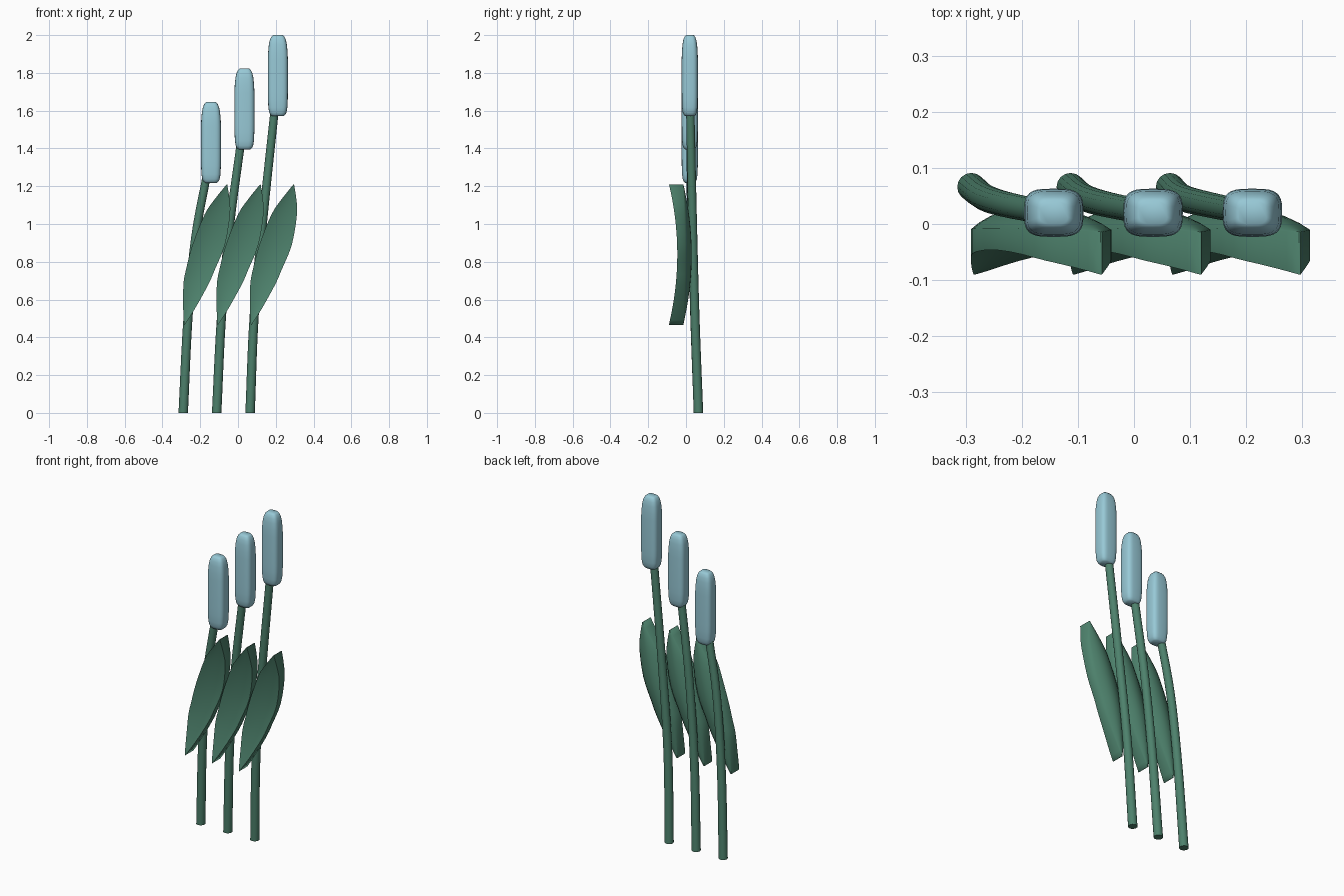
import bpy, bmesh, math
from mathutils import Vector

if "Cube" in bpy.data.objects:
    bpy.data.objects.remove(bpy.data.objects["Cube"])

def material(name, color):
    m = bpy.data.materials.new(name)
    m.diffuse_color = color
    m.use_nodes = True
    m.node_tree.nodes["Principled BSDF"].inputs["Base Color"].default_value = m.diffuse_color
    return m

GREEN = material("leaf_green", (0.075, 0.22, 0.15, 1))
BLUE = material("pale_blue", (0.31, 0.58, 0.67, 1))

def catmull(pts, sub):
    # smooth list of points through the given ones
    p = [Vector(q) for q in pts]
    p = [2 * p[0] - p[1]] + p + [2 * p[-1] - p[-2]]
    out = []
    for i in range(1, len(p) - 2):
        a, b, c, d = p[i - 1:i + 3]
        for k in range(sub):
            t = k / sub
            out.append(0.5 * (2 * b + (c - a) * t + (2 * a - 5 * b + 4 * c - d) * t * t
                              + (3 * b - a - 3 * c + d) * t ** 3))
    return out + [p[-2]]

def loft(name, rings, mat, angle):
    # skin closed rings and cap both ends
    bm = bmesh.new()
    vs = [[bm.verts.new(co) for co in r] for r in rings]
    n = len(vs[0])
    for a, b in zip(vs, vs[1:]):
        for i in range(n):
            j = (i + 1) % n
            bm.faces.new((a[i], a[j], b[j], b[i]))
    bm.faces.new(vs[0][::-1])
    bm.faces.new(vs[-1])
    bmesh.ops.recalc_face_normals(bm, faces=bm.faces)
    me = bpy.data.meshes.new(name)
    bm.to_mesh(me)
    bm.free()
    ob = bpy.data.objects.new(name, me)
    bpy.context.collection.objects.link(ob)
    me.materials.append(mat)
    bpy.ops.object.select_all(action='DESELECT')
    ob.select_set(True)
    bpy.context.view_layer.objects.active = ob
    bpy.ops.object.shade_smooth_by_angle(angle=math.radians(angle))
    return ob

# stem: tapering round tube along a gently bent path
def stem(name, path):
    pts = catmull(path, 5)
    rings = []
    for i, p in enumerate(pts):
        r = 0.025 - 0.003 * i / (len(pts) - 1)
        rings.append([(p.x + r * math.cos(a), p.y + r * math.sin(a), p.z)
                      for a in (2 * math.pi * k / 16 for k in range(16))])
    loft(name, rings, GREEN, 40)

# head: tall rounded box, softer at the top than at the bottom
def head(name, x, z0, z1):
    low = [(0.0, 0.6), (0.007, 0.75), (0.02, 0.87), (0.045, 0.95), (0.09, 0.99), (0.13, 1.0)]
    top = [(0.0, 0.48), (0.008, 0.65), (0.025, 0.8), (0.05, 0.9), (0.09, 0.97), (0.13, 1.0)]
    prof = [(z0 + h, s) for h, s in low] + [(z1 - h, s) for h, s in reversed(top)]
    rings = []
    for z, s in prof:
        ring = []
        for k in range(32):
            a = 2 * math.pi * k / 32
            c, d = math.cos(a), math.sin(a)
            ring.append((x + s * 0.053 * math.copysign(abs(c) ** 0.58, c),
                         0.02 + s * 0.043 * math.copysign(abs(d) ** 0.58, d), z))
        rings.append(ring)
    loft(name, rings, BLUE, 80)

# leaf: slanted blade bowed to the back, rounded back, slightly hollow front
# rows are (left x, right x, z)
LEAF = [(0.068, 0.071, 0.465), (0.064, 0.125, 0.55), (0.065, 0.197, 0.68), (0.079, 0.232, 0.76),
        (0.113, 0.285, 0.89), (0.177, 0.312, 1.05), (0.23, 0.309, 1.13), (0.294, 0.297, 1.21)]

def leaf(name, dx):
    rings = []
    for l, r, z in catmull(LEAF, 3):
        t = (z - 0.84) / 0.37
        bow = max(0.0, 1 - t * t)
        front, back = [], []
        for k in range(9):
            u = k / 4 - 1
            dome = 1 - u * u
            x = dx + l + (r - l) * k / 8
            front.append((x, -0.09 + 0.044 * bow + 0.012 * bow * dome, z))
            back.append((x, -0.014 + 0.044 * bow * (0.15 + 0.85 * dome), z))
        rings.append(front + back[::-1])
    loft(name, rings, GREEN, 60)

# three plants side by side
PATHS = [
    [(-0.29, 0.066, 0), (-0.265, 0.047, 0.5), (-0.225, 0.034, 0.93), (-0.163, 0.022, 1.27)],
    [(-0.113, 0.066, 0), (-0.088, 0.047, 0.5), (-0.045, 0.034, 0.98), (0.018, 0.022, 1.45)],
    [(0.064, 0.066, 0), (0.086, 0.047, 0.52), (0.135, 0.034, 1.05), (0.197, 0.022, 1.63)],
]
for i, path in enumerate(PATHS):
    n = str(i + 1)
    stem("stem_" + n, path)
    head("seed_head_" + n, -0.143 + 0.177 * i, 1.218 + 0.177 * i, 1.645 + 0.1775 * i)
    leaf("leaf_" + n, 0.177 * (i - 2))
